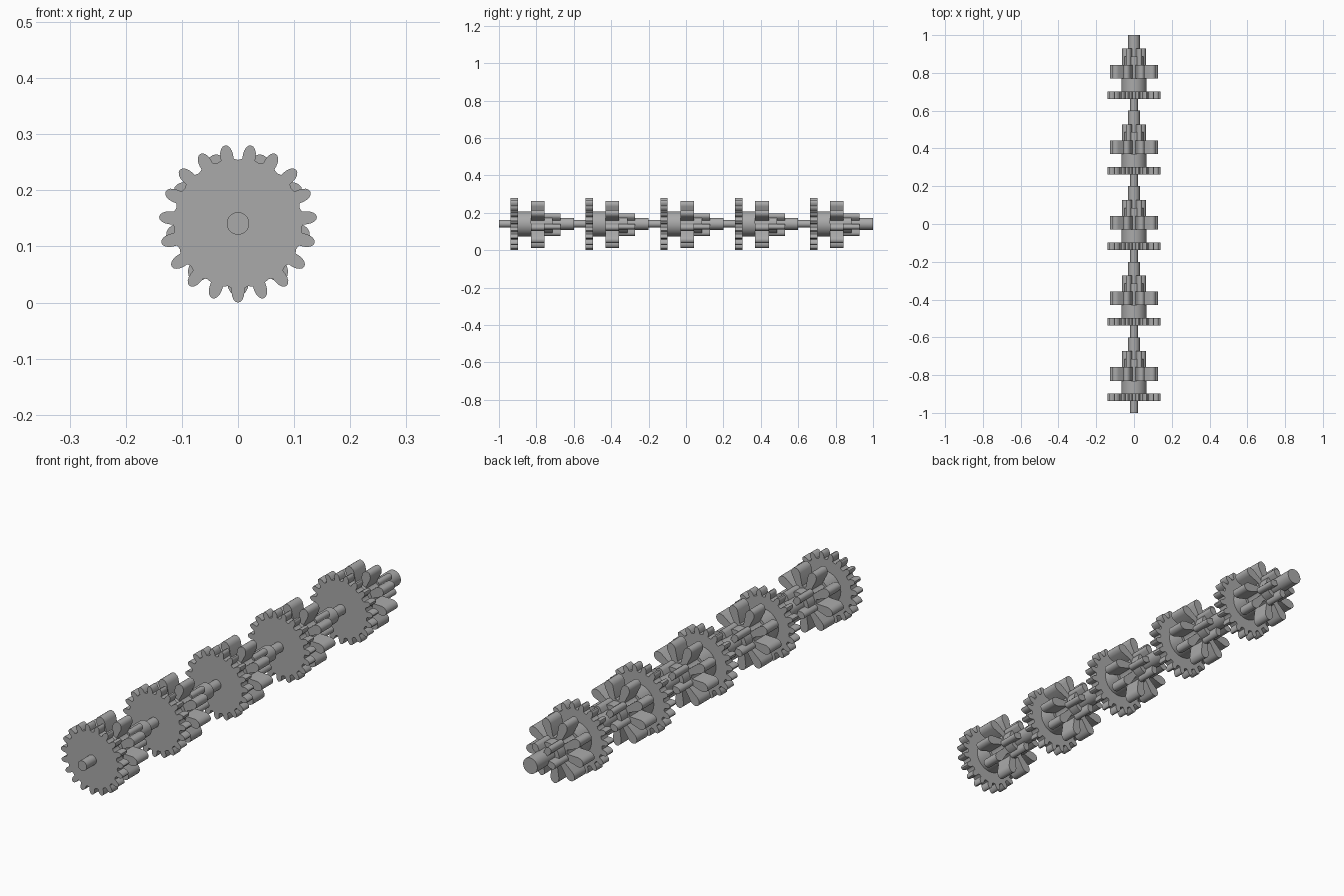
import bpy
import bmesh
from math import sin, cos, pi, radians

if "Cube" in bpy.data.objects:
    bpy.data.objects.remove(bpy.data.objects["Cube"], do_unlink=True)

AXIS_Z = 0.141      # height of the shaft axis
PITCH = 0.4         # distance between neighbouring gear sets

grey = bpy.data.materials.new("grey_metal")
grey.use_nodes = True
grey.diffuse_color = (0.4, 0.4, 0.4, 1)
grey.node_tree.nodes["Principled BSDF"].inputs["Base Color"].default_value = (0.4, 0.4, 0.4, 1)


def extrude_profile(name, profile, y0, y1):
    """Solid made by pushing an x-z outline along the shaft from y0 to y1."""
    bm = bmesh.new()
    base = bm.faces.new([bm.verts.new((x, y0, z + AXIS_Z)) for x, z in profile])
    grown = bmesh.ops.extrude_face_region(bm, geom=[base])
    moved = [v for v in grown["geom"] if isinstance(v, bmesh.types.BMVert)]
    bmesh.ops.translate(bm, verts=moved, vec=(0, y1 - y0, 0))
    bmesh.ops.recalc_face_normals(bm, faces=bm.faces)
    mesh = bpy.data.meshes.new(name)
    bm.to_mesh(mesh)
    bm.free()
    mesh.materials.append(grey)
    obj = bpy.data.objects.new(name, mesh)
    bpy.context.collection.objects.link(obj)
    bpy.ops.object.select_all(action="DESELECT")
    obj.select_set(True)
    bpy.context.view_layer.objects.active = obj
    bpy.ops.object.shade_smooth_by_angle(angle=radians(32))
    return obj


def circle(radius, sides=40):
    return [(radius * cos(2 * pi * i / sides), radius * sin(2 * pi * i / sides))
            for i in range(sides)]


def gear(teeth, root, shoulder, tip, root_half, half, steps=8):
    """Outline with straight flanks and elliptical tips, one tooth pointing down."""
    tooth = [(root, -root_half)]
    for i in range(steps + 1):
        a = -pi / 2 + pi * i / steps
        tooth.append((shoulder + (tip - shoulder) * cos(a), half * sin(a)))
    tooth.append((root, root_half))
    points = []
    for k in range(teeth):
        a = -pi / 2 + 2 * pi * k / teeth
        points += [(r * cos(a) - w * sin(a), r * sin(a) + w * cos(a)) for r, w in tooth]
        # rounded valley towards the next tooth
        b = a + pi / teeth
        points.append((root * 0.985 * cos(b), root * 0.985 * sin(b)))
    return points


# Part name, outline, start and end measured from the front of each set
parts = [
    ("front_shaft", circle(0.02), 0.0, 0.07),
    ("large_wheel", gear(19, 0.115, 0.122, 0.141, 0.0115, 0.0115), 0.063, 0.102),
    ("hub", circle(0.067), 0.102, 0.17),
    ("middle_pinion", gear(9, 0.056, 0.106, 0.13, 0.012, 0.019), 0.17, 0.243),
    ("collar", circle(0.05), 0.243, 0.286),
    ("small_pinion", gear(5, 0.03, 0.048, 0.065, 0.01, 0.014), 0.243, 0.328),
    ("rear_shaft", circle(0.032), 0.286, 0.4),
]

for n in range(5):
    start = -1 + n * PITCH
    for name, outline, y0, y1 in parts:
        extrude_profile(f"{name}_{n + 1}", outline, start + y0, start + y1)
